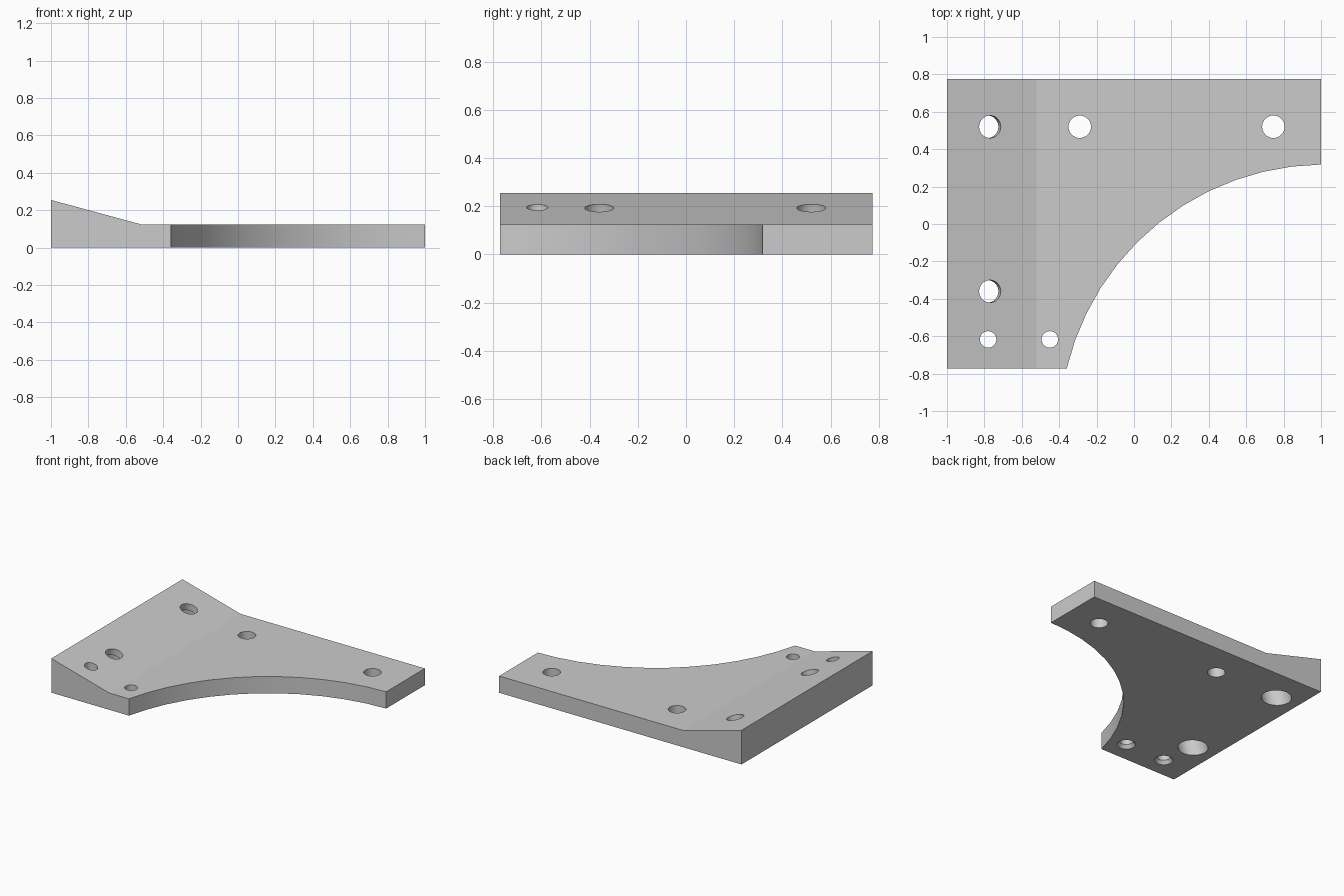
import bpy
import bmesh
import math
from mathutils import Vector

cube = bpy.data.objects.get("Cube")
if cube:
    bpy.data.objects.remove(cube, do_unlink=True)

FRONT, BACK = -0.772, 0.774
FLAT, PEAK, BREAK = 0.125, 0.255, -0.52
SLOPE = math.atan((PEAK - FLAT) / (BREAK + 1))


def top_height(x):
    return FLAT + max(0, BREAK - x) * math.tan(SLOPE)


grey = bpy.data.materials.new("light_grey")
grey.diffuse_color = (0.6, 0.6, 0.6, 1)
grey.use_nodes = True
grey.node_tree.nodes["Principled BSDF"].inputs["Base Color"].default_value = (0.6, 0.6, 0.6, 1)

# Plan outline: wedge strip plus flat plate with a concave arc on the front corner
bm = bmesh.new()
centre, radius, steps = Vector((1.02, -1.1)), 1.418, 12
first, last = math.radians(90.8), math.radians(166.6)
arc = []
for i in range(steps + 1):
    a = first + (last - first) * i / steps
    arc.append((centre.x + radius * math.cos(a), centre.y + radius * math.sin(a)))
arc[0] = (1, arc[0][1])
arc[-1] = (arc[-1][0], FRONT)


def vert(p):
    return bm.verts.new((p[0], p[1], 0))


seam_front, seam_back = vert((BREAK, FRONT)), vert((BREAK, BACK))
bm.faces.new([vert((-1, FRONT)), seam_front, seam_back, vert((-1, BACK))])
bm.faces.new([seam_front] + [vert(p) for p in reversed(arc)] + [vert((1, BACK)), seam_back])

# Thicken, then raise the top to the wedge height
raised = bmesh.ops.extrude_face_region(bm, geom=bm.faces[:], use_keep_orig=True)["geom"]
for v in raised:
    if isinstance(v, bmesh.types.BMVert):
        v.co.z = top_height(v.co.x)
bmesh.ops.recalc_face_normals(bm, faces=bm.faces[:])
bmesh.ops.dissolve_limit(bm, angle_limit=0.01, verts=bm.verts[:], edges=bm.edges[:])
mesh = bpy.data.meshes.new("bracket_plate")
bm.to_mesh(mesh)
bm.free()
plate = bpy.data.objects.new("bracket_plate", mesh)
bpy.context.collection.objects.link(plate)
mesh.materials.append(grey)


def drill(location, r_low, r_high, depth, tilt=0):
    """Cut one round or conical hole through the plate."""
    bpy.ops.mesh.primitive_cone_add(vertices=36, radius1=r_low, radius2=r_high, depth=depth,
                                    location=location, rotation=(0, tilt, 0))
    cutter = bpy.context.object
    cutter.name = "hole_cutter"
    cutter.hide_render = True
    cutter.data.materials.append(grey)
    bpy.context.view_layer.objects.active = plate
    mod = plate.modifiers.new("hole", 'BOOLEAN')
    mod.operation, mod.solver, mod.object = 'DIFFERENCE', 'EXACT', cutter
    bpy.ops.object.modifier_apply(modifier=mod.name)
    bpy.data.objects.remove(cutter, do_unlink=True)


# Plain vertical holes along the back arm
for x in (-0.29, 0.745):
    drill((x, 0.52, 0), 0.06, 0.06, 1)

# Holes square to the wedge, with a deep wide bore from below
normal = Vector((math.sin(SLOPE), 0, math.cos(SLOPE)))
for y in (0.52, -0.36):
    top = Vector((-0.77, y, top_height(-0.77)))
    drill(top, 0.06, 0.06, 1, SLOPE)
    drill(top - normal * 0.25, 0.1, 0.1, 0.4, SLOPE)

# Small vertical holes near the front, countersunk from below
for x in (-0.78, -0.45):
    drill((x, -0.617, 0), 0.044, 0.044, 1)
    drill((x, -0.617, 0), 0.08, 0.044, 0.05)

# Smooth arc and holes, crisp edges
bpy.ops.object.select_all(action='DESELECT')
plate.select_set(True)
bpy.context.view_layer.objects.active = plate
bpy.ops.object.shade_smooth_by_angle(angle=math.radians(13))
